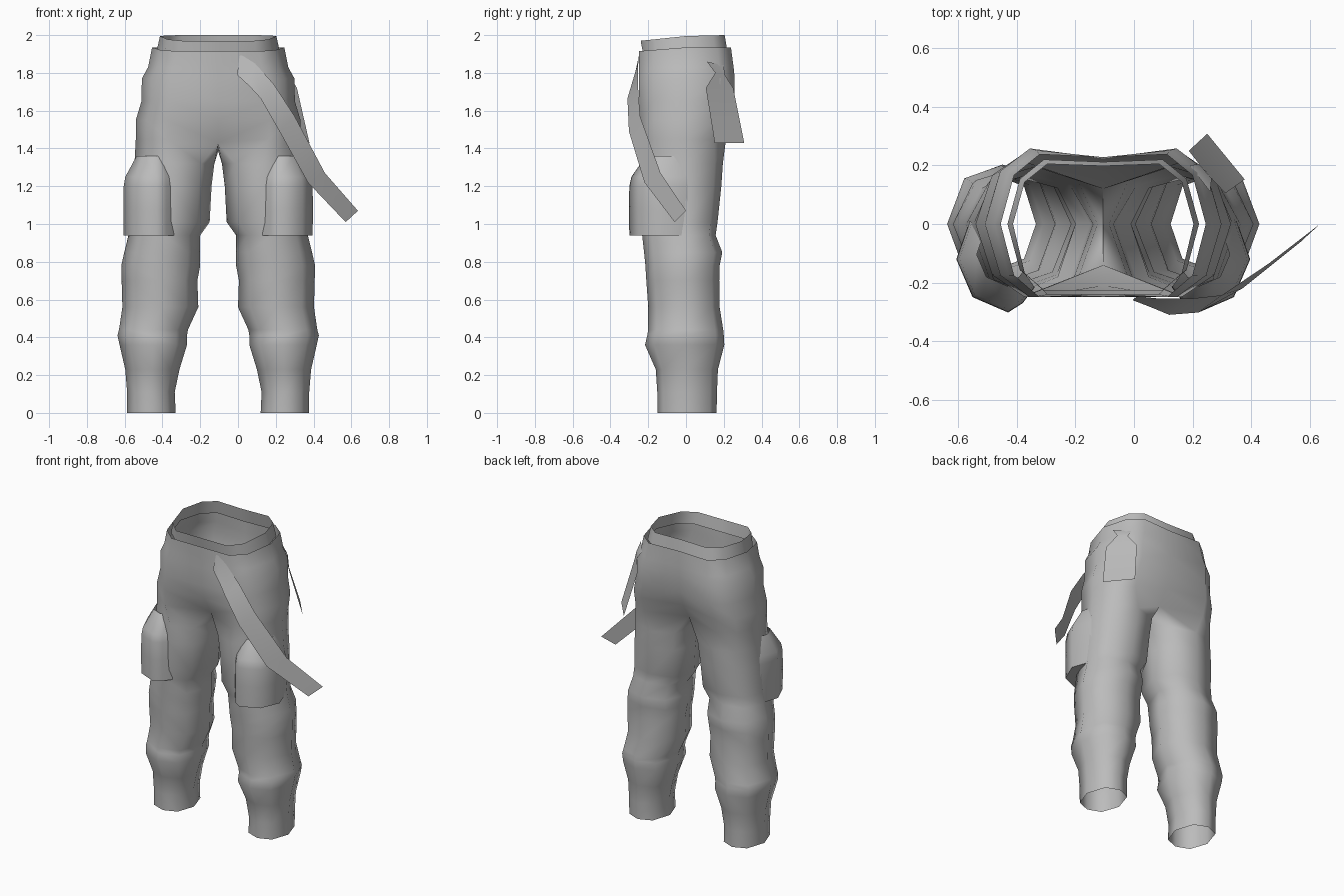
import bpy, math

if "Cube" in bpy.data.objects:
    bpy.data.objects.remove(bpy.data.objects["Cube"])

CX = -0.105  # symmetry plane of the trousers
cloth = bpy.data.materials.new("grey cloth")
cloth.diffuse_color = (0.5, 0.5, 0.5, 1)
cloth.use_nodes = True
cloth.node_tree.nodes["Principled BSDF"].inputs["Base Color"].default_value = cloth.diffuse_color


def make(name, verts, faces, mirror=True, angle=60):
    me = bpy.data.meshes.new(name)
    me.from_pydata(verts, [], faces)
    me.materials.append(cloth)
    ob = bpy.data.objects.new(name, me)
    bpy.context.collection.objects.link(ob)
    bpy.context.view_layer.objects.active = ob
    ob.select_set(True)
    if mirror:
        ob.location.x = CX
        m = ob.modifiers.new("mirror", 'MIRROR')
        m.merge_threshold = 0.002
        bpy.ops.object.modifier_apply(modifier="mirror")
    bpy.ops.object.shade_smooth_by_angle(angle=math.radians(angle))
    ob.select_set(False)
    return ob


def strips(rows, n, closed, start=0):
    # quads between consecutive rows of n points
    out = []
    for r in range(rows - 1):
        for i in range(n if closed else n - 1):
            j = (i + 1) % n
            a, b = start + r * n, start + (r + 1) * n
            out.append((a + i, a + j, b + j, b + i))
    return out


def half_ring(width, front, back, fc, bc, z, zf=0, zb=0):
    # seven points from centre front round the outside to centre back
    shape = [(0, -1), (.62, -1), (.87, -.7), (1, 0), (.87, .7), (.62, 1), (0, 1)]
    pts = []
    for i, (a, b) in enumerate(shape):
        y = b * (back if b > 0 else -front)
        if i in (0, 6):
            y = fc if i == 0 else bc
        pts.append((a * width, y, z + abs(b) * (zf if b < 0 else zb)))
    return pts


# --- Legs and seat: z, inner, outer, front, back
leg = [(0, .225, .482, -.15, .162), (.11, .23, .482, -.152, .164),
       (.23, .205, .492, -.16, .169), (.36, .165, .522, -.217, .203),
       (.41, .165, .533, -.205, .20), (.44, .16, .525, -.20, .197),
       (.56, .105, .507, -.20, .178),
       (.70, .11, .511, -.21, .176), (.78, .095, .513, -.215, .178),
       (.85, .095, .497, -.222, .192), (.94, .095, .475, -.232, .157),
       (1.01, .045, .468, -.237, .167), (1.2, .035, .455, -.242, .187),
       (1.32, .02, .443, -.244, .195)]
octagon = [(-.68, -.78), (0, -1), (.68, -.78), (1, 0), (.68, .78), (0, 1), (-.68, .78), (-1, 0)]
verts = []
for z, u0, u1, yf, yb in leg:
    m, h = (u0 + u1) / 2, (u1 - u0) / 2
    verts += [(m + h * a, b * (yb if b > 0 else -yf), z) for a, b in octagon]
# crotch ring: outer half ring plus one point under the crotch
crotch = half_ring(.436, -.246, .212, -.15, .13, 1.45)
crotch[0], crotch[6] = (0, -.14, 1.43), (0, .12, 1.45)
verts += crotch + [(0, 0, 1.385)]
faces = strips(len(leg) + 1, 8, True)
# hips up to the waist: width, front, back, centre front, centre back, z, front dip
hips = [(.436, -.248, .238, -.21, .18, 1.55), (.406, -.25, .255, -.238, .212, 1.65),
        (.404, -.25, .258, -.243, .222, 1.77), (.371, -.25, .252, -.245, .225, 1.83),
        (.35, -.25, .238, -.25, .228, 1.935, -.02)]
first = len(verts)
for h in hips:
    verts += half_ring(*h)
base = len(leg) * 8
faces += [(base + i, base + i + 1, first + i + 1, first + i) for i in range(6)]
faces += strips(len(hips), 7, False, first)
make("trousers", verts, faces, angle=75)

# --- Waistband: collar standing just inside the waist, lower at the front
band = half_ring(.327, -.225, .22, -.225, .212, 1.91, -.02)
band += half_ring(.308, -.24, .205, -.24, .198, 1.995, -.025, .005)
make("waistband", band, strips(2, 7, False))

# --- Cargo pockets: bulging shell on the front outer thigh, tucked into the leg
outline = [(.235, -.215), (.275, -.268), (.325, -.30), (.445, -.248), (.50, -.12), (.455, .01)]
mid = (.33, -.08)
rows = [(.945, .66), (.94, 1), (1.08, 1.01), (1.20, 1), (1.25, .95), (1.36, .60)]
verts = [(mid[0] + (u - mid[0]) * k, mid[1] + (y - mid[1]) * k, z)
         for z, k in rows for u, y in outline]
make("cargo_pocket", verts, strips(len(rows), 6, False), angle=65)

# --- Hanging strap: pairs of upper and lower edge points
upper = [(.01, -.247, 1.90), (.09, -.255, 1.85), (.19, -.255, 1.74),
         (.30, -.243, 1.57), (.46, -.135, 1.27), (.635, 0, 1.07)]
lower = [(-.005, -.26, 1.79), (.06, -.285, 1.73), (.12, -.31, 1.665),
         (.22, -.302, 1.49), (.37, -.22, 1.22), (.57, -.06, 1.01)]
make("hanging_strap", upper + lower, strips(2, 6, False), mirror=False)

# --- Hip tag: flat flap with a pinched neck, behind the right hip
left = [(.19, .20, 1.84), (.222, .205, 1.79), (.187, .25, 1.72), (.25, .308, 1.43)]
right = [(.26, .11, 1.86), (.265, .155, 1.80), (.312, .105, 1.72), (.378, .152, 1.43)]
make("hip_tag", left + right, strips(2, 4, False), mirror=False)
